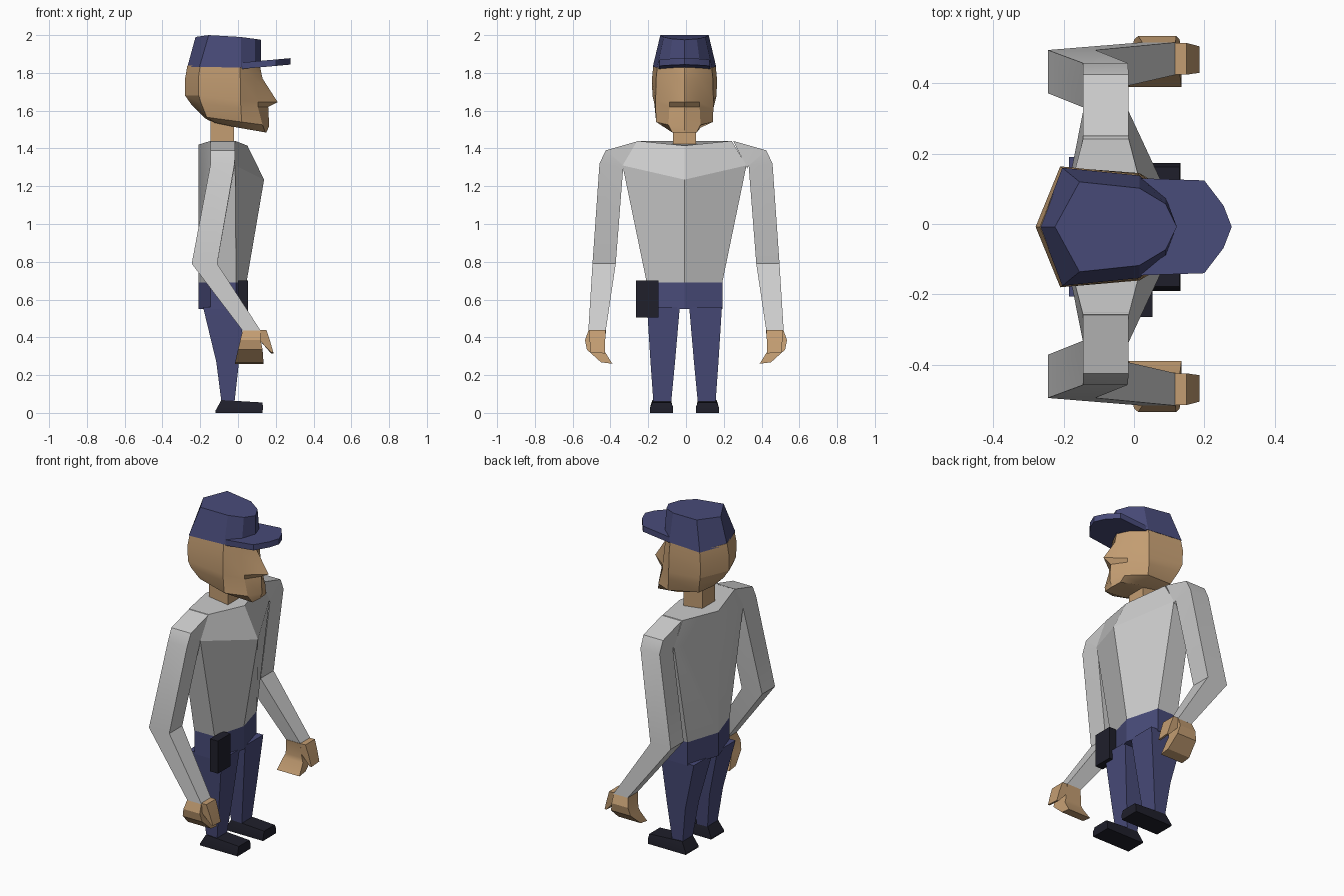
import bpy, bmesh, math

CY = -0.008  # body symmetry plane


def mat(name, rgb):
    m = bpy.data.materials.new(name)
    m.diffuse_color = (*rgb, 1)
    return m


SKIN = mat("skin", (0.55, 0.34, 0.17))
NAVY = mat("navy", (0.065, 0.07, 0.19))
BLACK = mat("black", (0.014, 0.014, 0.024))


def loft(name, rings, material=None):
    """Skin a stack of equal-length point rings and cap both ends."""
    bm = bmesh.new()
    rows = [[bm.verts.new(p) for p in r] for r in rings]
    n = len(rows[0])
    for a, b in zip(rows, rows[1:]):
        for i in range(n):
            j = (i + 1) % n
            bm.faces.new((a[i], a[j], b[j], b[i]))
    bm.faces.new(rows[0])
    bm.faces.new(rows[-1])
    bmesh.ops.recalc_face_normals(bm, faces=bm.faces)
    me = bpy.data.meshes.new(name)
    bm.to_mesh(me)
    bm.free()
    ob = bpy.data.objects.new(name, me)
    bpy.context.collection.objects.link(ob)
    if material:
        me.materials.append(material)
    bpy.ops.object.select_all(action='DESELECT')
    ob.select_set(True)
    bpy.context.view_layer.objects.active = ob
    bpy.ops.object.shade_smooth_by_angle(angle=math.radians(25))
    return ob


def body(name, halves, material=None):
    """Loft from half rings running back centre -> side -> front centre."""
    rings = [[(x, CY + y, z) for x, y, z in h] +
             [(x, CY - y, z) for x, y, z in h[-2:0:-1]] for h in halves]
    return loft(name, rings, material)


def limb(name, sections, material=None, cy=CY):
    """Left and right four-sided limbs; section = x0, x1, outer y, z, inner y, z."""
    for side, s in (("left", 1), ("right", -1)):
        rings = [[(x0, cy + s * yo, zo), (x1, cy + s * yo, zo),
                  (x1, cy + s * yi, zi), (x0, cy + s * yi, zi)]
                 for x0, x1, yo, zo, yi, zi in sections]
        loft(f"{side}_{name}", rings, material)


# Torso: six-sided with ridges down the chest and back
body("torso", [
    [(-.21, 0, .69), (-.145, .2, .69), (-.01, .2, .69), (.045, 0, .69)],
    [(-.21, 0, 1.25), (-.145, .328, 1.31), (-.015, .328, 1.31), (.138, 0, 1.235)],
    [(-.21, 0, 1.42), (-.145, .25, 1.44), (-.015, .25, 1.44), (.05, 0, 1.415)]])

# Hips
body("hips", [
    [(-.21, 0, z), (-.145, .2, z), (-.01, .2, z), (.045, 0, z)] for z in (.55, .69)],
    NAVY)

# Sleeves
limb("sleeve", [
    (-.145, -.015, .25, 1.44, .326, 1.29),
    (-.145, -.015, .425, 1.39, .328, 1.31),
    (-.145, -.018, .458, 1.32, .332, 1.305),
    (-.245, -.11, .495, .79, .372, .79),
    (.025, .12, .517, .435, .425, .435)], cy=0)

# Hands with thumbs
limb("hand", [
    (.025, .118, .515, .44, .422, .44),
    (.012, .12, .535, .385, .435, .35),
    (.0, .13, .525, .335, .43, .325),
    (-.015, .135, .45, .268, .39, .26)], SKIN, cy=0)
limb("thumb", [
    (.09, .15, .515, .44, .425, .44),
    (.118, .17, .51, .38, .428, .38),
    (.175, .187, .505, .32, .43, .315)], SKIN, cy=0)

# Trousers and shoes
limb("trouser_leg", [
    (-.185, .035, .198, .56, .025, .56),
    (-.115, .005, .18, .27, .05, .27),
    (-.088, -.018, .165, .06, .07, .06)], NAVY)
for side, s in (("left", 1), ("right", -1)):
    loft(f"{side}_shoe", [
        [(-.12, CY + s * .06, 0), (.13, CY + s * .06, 0),
         (.13, CY + s * .182, 0), (-.12, CY + s * .182, 0)],
        [(-.12, CY + s * .06, .01), (.132, CY + s * .06, .03),
         (.132, CY + s * .182, .03), (-.12, CY + s * .182, .01)],
        [(-.088, CY + s * .07, .068), (.13, CY + s * .07, .055),
         (.13, CY + s * .17, .055), (-.088, CY + s * .17, .068)]], BLACK)

# Belt pouch
loft("belt_pouch", [
    [(.0, -.265, z), (.052, -.265, z), (.052, -.145, z), (.0, -.145, z)]
    for z in (.505, .7)], BLACK)

# Neck
loft("neck", [
    [(-.145, CY - .06, z), (-.02, CY - .06, z), (-.02, CY + .06, z), (-.145, CY + .06, z)]
    for z in (1.4, 1.56)], SKIN)

# Head: jaw, nose ridge and brow, up under the cap
body("head", [
    [(-.13, 0, 1.535), (-.12, .07, 1.535), (.0, .085, 1.51), (.145, .065, 1.485), (.15, 0, 1.483)],
    [(-.175, 0, 1.56), (-.165, .12, 1.565), (.02, .15, 1.54), (.13, .085, 1.525), (.165, 0, 1.52)],
    [(-.245, 0, 1.63), (-.195, .16, 1.64), (.015, .153, 1.61), (.105, .08, 1.62), (.16, 0, 1.62)],
    [(-.28, 0, 1.68), (-.208, .17, 1.68), (.014, .153, 1.65), (.105, .08, 1.645), (.21, 0, 1.645)],
    [(-.28, 0, 1.77), (-.21, .172, 1.77), (.012, .15, 1.77), (.09, .08, 1.77), (.13, 0, 1.77)],
    [(-.268, 0, 1.84), (-.2, .165, 1.84), (.01, .143, 1.84), (.08, .075, 1.84), (.115, 0, 1.84)]],
    SKIN)

# Cap crown
body("cap_crown", [
    [(-.268, 0, 1.832), (-.204, .168, 1.832), (.015, .146, 1.828), (.09, .085, 1.828), (.122, 0, 1.828)],
    [(-.225, 0, 1.99), (-.155, .128, 2.0), (.015, .11, 1.99), (.09, .065, 1.98), (.122, 0, 1.975)]],
    NAVY)

# Cap visor
outline = [(.02, 0), (.02, .138), (.2, .132), (.255, .06), (.278, 0)]
body("cap_visor", [
    [(x, y, z + .09 * x) for x, y in outline] for z in (1.819, 1.853)], NAVY)
